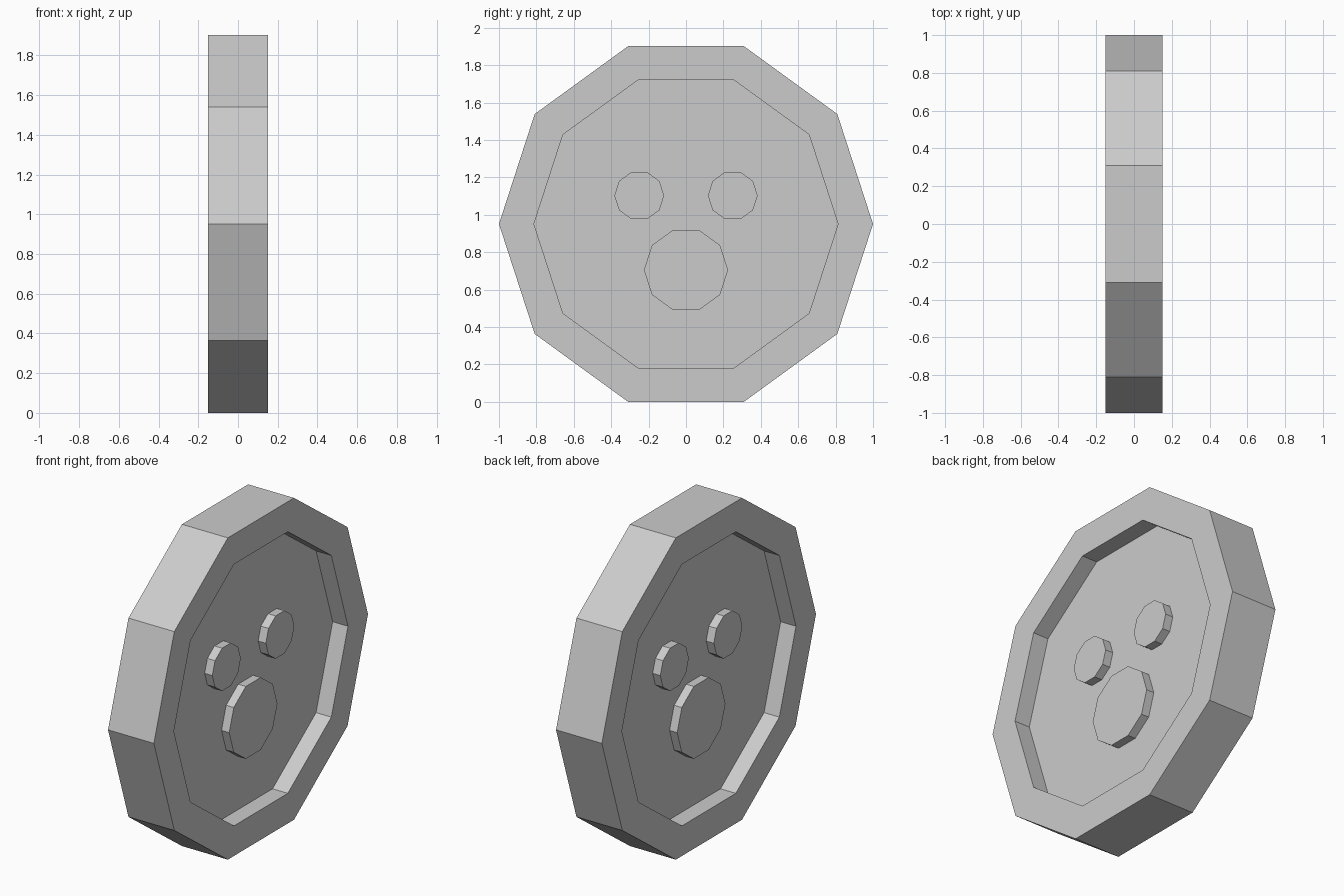
import bpy, bmesh
from math import cos, sin, tau

if "Cube" in bpy.data.objects:
    bpy.data.objects.remove(bpy.data.objects["Cube"])

SIDES = 10
CENTRE_Z = sin(tau / 5)  # decagon rests on a flat edge


def ring(bm, x, radius):
    """Ten-sided loop facing along x, with corners on the y axis."""
    return [bm.verts.new((x, radius * cos(tau * i / SIDES), radius * sin(tau * i / SIDES)))
            for i in range(SIDES)]


def lathe(name, profile, location):
    """Join successive (x, radius) rings and cap both ends."""
    bm = bmesh.new()
    rings = [ring(bm, x, r) for x, r in profile]
    for a, b in zip(rings, rings[1:]):
        for i in range(SIDES):
            j = (i + 1) % SIDES
            bm.faces.new((a[i], a[j], b[j], b[i]))
    bm.faces.new(rings[0])
    bm.faces.new(rings[-1])
    bmesh.ops.recalc_face_normals(bm, faces=bm.faces)
    mesh = bpy.data.meshes.new(name)
    bm.to_mesh(mesh)
    bm.free()
    obj = bpy.data.objects.new(name, mesh)
    obj.location = location
    bpy.context.collection.objects.link(obj)
    return obj


# Disc with a raised rim and a recessed floor on both sides
lathe("disc", [(-0.05, 0.813), (-0.15, 0.813), (-0.15, 1.0),
               (0.15, 1.0), (0.15, 0.813), (0.05, 0.813)], (0, 0, CENTRE_Z))

# Raised studs on each face: a small pair above one large
for side, label in ((1, "right"), (-1, "left")):
    for part, y, z, r in (("small_stud_front", -0.25, 1.103, 0.133),
                          ("small_stud_back", 0.25, 1.103, 0.133),
                          ("large_stud", 0, 0.705, 0.225)):
        lathe(f"{part}_{label}", [(side * 0.05, r), (side * 0.10, r)], (0, y, z))
